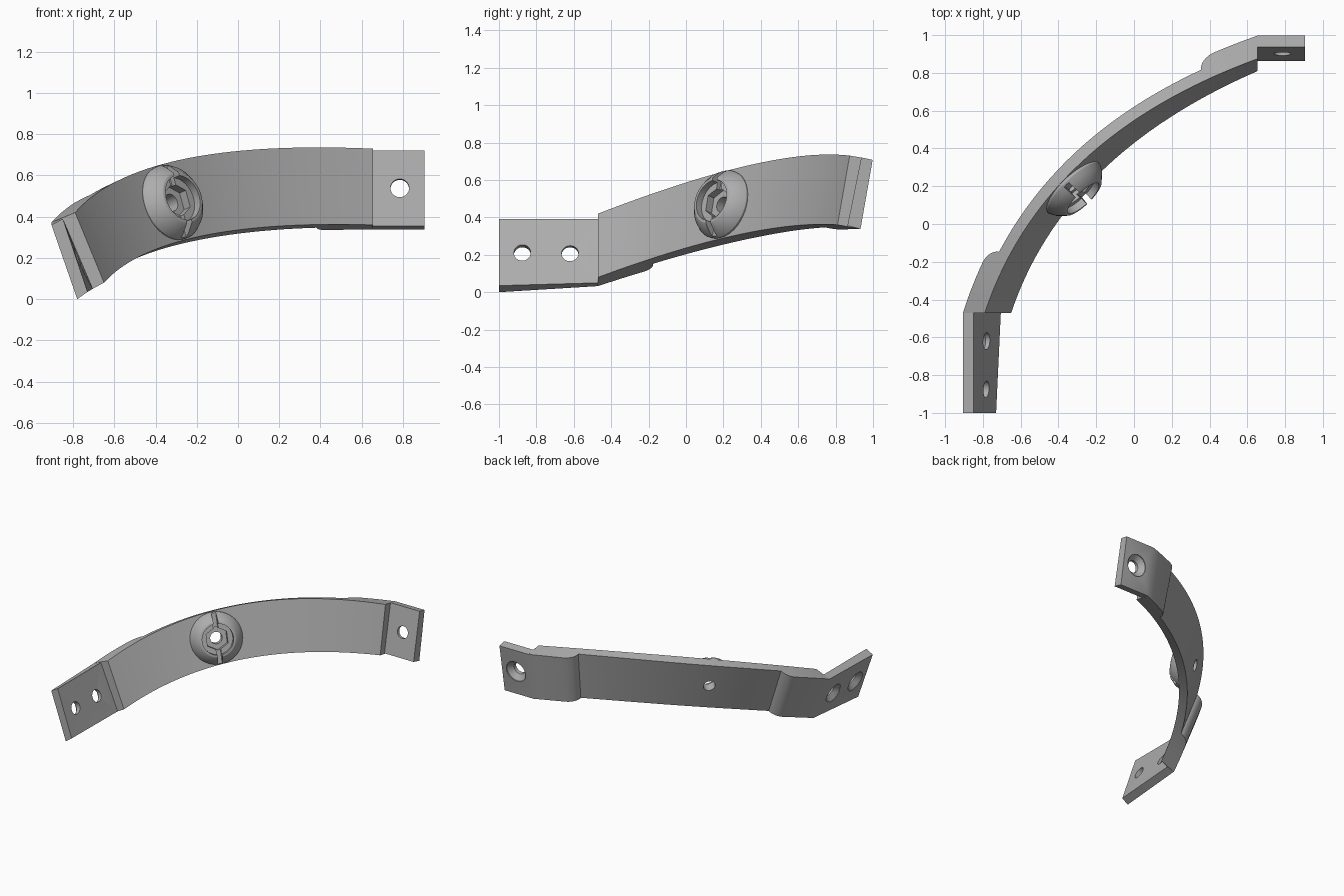
import bpy, bmesh, math
from mathutils import Vector, Matrix

cube = bpy.data.objects.get("Cube")
if cube:
    bpy.data.objects.remove(cube, do_unlink=True)

grey = bpy.data.materials.new("plain grey")
grey.use_nodes = True
GREY = (0.42, 0.42, 0.42, 1)
grey.diffuse_color = GREY
grey.node_tree.nodes["Principled BSDF"].inputs["Base Color"].default_value = GREY


def finish(name, bm):
    bmesh.ops.recalc_face_normals(bm, faces=bm.faces)
    mesh = bpy.data.meshes.new(name)
    bm.to_mesh(mesh)
    bm.free()
    mesh.materials.append(grey)
    obj = bpy.data.objects.new(name, mesh)
    bpy.context.collection.objects.link(obj)
    return obj


def loft(name, sections):
    """Closed solid through a row of equal-sized sections."""
    bm = bmesh.new()
    rings = [[bm.verts.new(p) for p in s] for s in sections]
    n = len(rings[0])
    for a, b in zip(rings, rings[1:]):
        for i in range(n):
            j = (i + 1) % n
            bm.faces.new((a[i], a[j], b[j], b[i]))
    bm.faces.new(rings[0])
    bm.faces.new(rings[-1])
    bmesh.ops.remove_doubles(bm, verts=bm.verts, dist=1e-5)
    return finish(name, bm)


def frame(origin, axis, up):
    z = axis.normalized()
    x = (up - up.dot(z) * z).normalized()
    return Matrix.Translation(origin) @ Matrix((x, z.cross(x), z)).transposed().to_4x4()


def lathe(name, profile, sides, place):
    """Solid of revolution from (radius, height) points."""
    turn = [2 * math.pi * i / sides for i in range(sides)]
    return loft(name, [[place @ Vector((r * math.cos(a), r * math.sin(a), h))
                        for a in turn] for r, h in profile])


def cut(target, cutter, keep=False):
    cutter.hide_render = True
    mod = target.modifiers.new("cut", "BOOLEAN")
    mod.operation = "DIFFERENCE"
    mod.solver = "EXACT"
    mod.object = cutter
    with bpy.context.temp_override(object=target, active_object=target):
        bpy.ops.object.modifier_apply(modifier=mod.name)
    if not keep:
        bpy.data.objects.remove(cutter, do_unlink=True)


def bezier(a, b, c, t):
    return a * (1 - t) ** 2 + b * 2 * t * (1 - t) + c * t * t


# Curved band: inner top and bottom edges, thickened outward
TOP = [Vector(p) for p in ((-.79, -.47, .42), (-.48, .46, .78), (.655, .875, .73))]
LOW = [Vector(p) for p in ((-.65, -.47, .08), (-.37, .365, .39), (.655, .81, .36))]
OUT_LEFT, OUT_RIGHT = Vector((-.925, 0, -.38)), Vector((0, .98, -.18))
BAND, PAD = 0.065, 0.125
PAD_LEFT, PAD_RIGHT, ROUND = 0.175, 0.865, 0.035


def outward(t):
    return OUT_LEFT.lerp(OUT_RIGHT, t).normalized()


def thickness(t):
    """Thicker pads with a rounded shoulder near both ends."""
    into = max(PAD_LEFT - t, t - PAD_RIGHT)
    if into <= 0:
        return BAND
    k = max(0, 1 - into / ROUND)
    return BAND + (PAD - BAND) * math.sqrt(1 - k * k)


def section(t):
    a, b, n = bezier(*TOP, t), bezier(*LOW, t), outward(t) * thickness(t)
    return [a, b, b + n, a + n]


stations = {i / 32 for i in range(33)}
for i in range(9):
    s = ROUND * (1 - math.cos(i * math.pi / 16))
    stations |= {PAD_LEFT - s, PAD_RIGHT + s}
band = [section(t) for t in sorted(stations)]

# Flat end plates, stepped back from the inner face
left_end = [Vector(p) for p in ((-.85, -1, .39), (-.73, -1, .035),
                                (-.78, -1, 0), (-.905, -1, .36))]
left_step = [Vector((-.85, -.47, .39)), Vector((-.705, -.47, .05))] + band[0][2:]
right_step = [Vector((.655, .937, .72)), Vector((.655, .863, .355))] + band[-1][2:]
right_end = [p + Vector((.25, 0, 0)) for p in right_step]
bracket = loft("curved_bracket", [left_end, left_step] + band + [right_step, right_end])

# Countersunk screw holes
SCREW = ((.045, -.15), (.045, -.035), (.082, 0), (.082, .1))
up = Vector((0, 0, 1))
for spot, axis in (((-.845, -.875, .185), OUT_LEFT), ((-.835, -.62, .185), OUT_LEFT),
                   ((.785, .959, .528), OUT_RIGHT)):
    cut(bracket, lathe("screw_hole", SCREW, 32, frame(Vector(spot), axis, up)))

# Round boss on the inner face
T = 0.425
top, low = bezier(*TOP, T), bezier(*LOW, T)
along = bezier(*TOP, T + .05) - bezier(*TOP, T - .05)
normal = along.cross(top - low).normalized()
if normal.dot(outward(T)) > 0:
    normal = -normal
place = frame((top + low) / 2, normal, top - low)
boss = lathe("nut_boss", ((.186, -.03), (.188, .015), (.172, .045), (.13, .088),
                          (.125, .09)), 48, place)

# Round mouth, hexagonal pocket and slots across the boss
cut(boss, lathe("mouth", ((.112, .05), (.112, .2)), 48, place))
cut(boss, lathe("hex_pocket", ((.085, .005), (.085, .2)), 6, place))
slot = [[place @ Vector((x, y, h)) for x, y in ((-.3, -.017), (.3, -.017), (.3, .017), (-.3, .017))]
        for h in (.025, .2)]
cut(boss, loft("slot", slot))

# Bolt hole through boss and band
bolt = lathe("bolt_hole", ((.043, -.2), (.043, .2)), 24, place)
cut(boss, bolt, keep=True)
cut(bracket, bolt)

bpy.ops.object.select_all(action="DESELECT")
for obj in (bracket, boss):
    obj.select_set(True)
bpy.context.view_layer.objects.active = bracket
bpy.ops.object.shade_smooth_by_angle(angle=math.radians(25))
